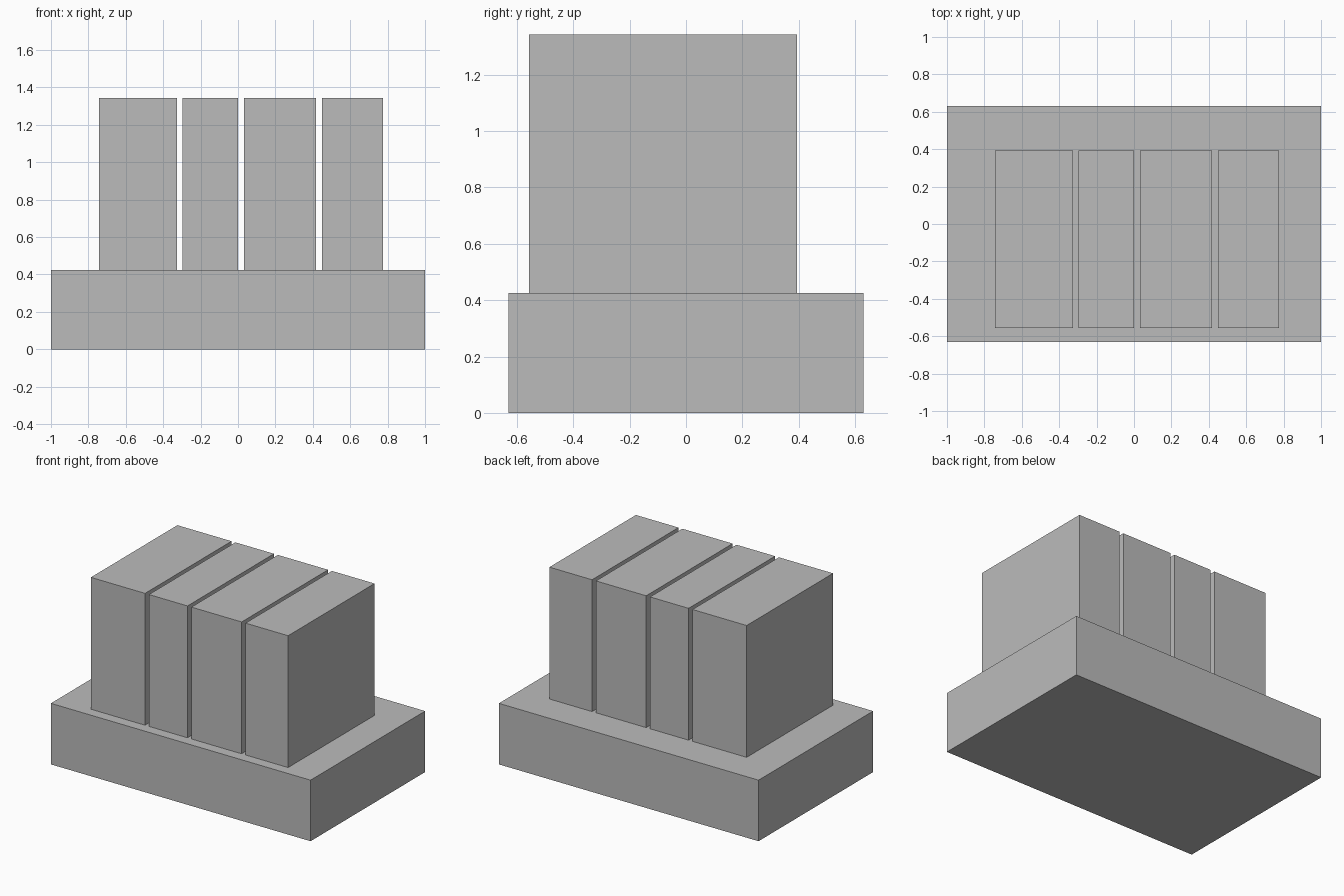
import bpy

# Remove the default cube
cube = bpy.data.objects.get("Cube")
if cube:
    bpy.data.objects.remove(cube, do_unlink=True)

# Single flat grey
GREY = (0.5, 0.5, 0.5, 1)
grey = bpy.data.materials.new("plain_grey")
grey.use_nodes = True
grey.diffuse_color = GREY
grey.node_tree.nodes["Principled BSDF"].inputs["Base Color"].default_value = GREY


def box(name, x, y, z):
    """Box spanning the given (low, high) range on each axis."""
    spans = (x, y, z)
    bpy.ops.mesh.primitive_cube_add(size=1, location=[(a + b) / 2 for a, b in spans])
    obj = bpy.context.object
    obj.name = obj.data.name = name
    obj.scale = [b - a for a, b in spans]
    bpy.ops.object.transform_apply(location=False, rotation=False, scale=True)
    obj.data.materials.append(grey)
    return obj


# Plinth
BASE_TOP = 0.425
box("base", (-1, 1), (-0.63, 0.63), (0, BASE_TOP))

# Row of upright slabs, separated by narrow gaps
GAP = 0.03
x = -0.743
for i, width in enumerate((0.417, 0.297, 0.387, 0.328), 1):
    box(f"upright_slab_{i}", (x, x + width), (-0.557, 0.394), (BASE_TOP, 1.343))
    x += width + GAP
